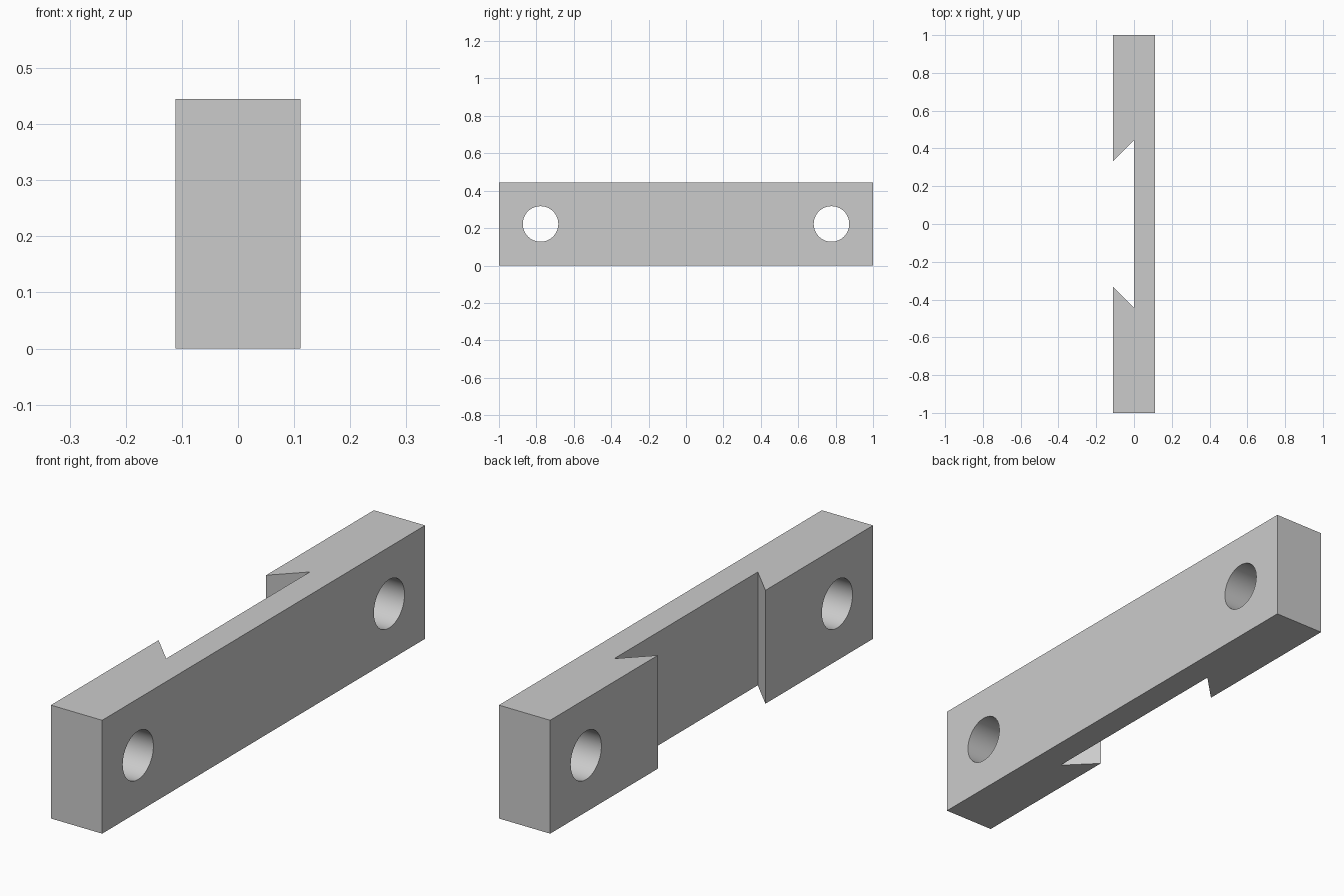
import bpy
import bmesh
import math

cube = bpy.data.objects.get("Cube")
if cube:
    bpy.data.objects.remove(cube, do_unlink=True)

UNIT = 1 / 9          # the part is laid out on a grid of ninths
HALF_WIDTH = UNIT
HALF_LENGTH = 9 * UNIT
HEIGHT = 4 * UNIT
HOLE_RADIUS = 0.095
HOLE_OFFSET = 7 * UNIT

grey = bpy.data.materials.new("plain grey")
grey.use_nodes = True
colour = (0.6, 0.6, 0.6, 1)
grey.diffuse_color = colour
grey.node_tree.nodes["Principled BSDF"].inputs["Base Color"].default_value = colour

# Bar with a dovetail slot: half outline, mirrored across y, then extruded upwards
half = [(HALF_WIDTH, HALF_LENGTH), (-HALF_WIDTH, HALF_LENGTH),
        (-HALF_WIDTH, 3 * UNIT), (0, 4 * UNIT)]
outline = half + [(x, -y) for x, y in reversed(half)]

bm = bmesh.new()
base = bm.faces.new([bm.verts.new((x, y, 0)) for x, y in outline])
top = bmesh.ops.extrude_face_region(bm, geom=[base])["geom"]
bmesh.ops.translate(bm, vec=(0, 0, HEIGHT),
                    verts=[v for v in top if isinstance(v, bmesh.types.BMVert)])
bmesh.ops.recalc_face_normals(bm, faces=bm.faces)
mesh = bpy.data.meshes.new("dovetail_bar")
bm.to_mesh(mesh)
bm.free()
mesh.materials.append(grey)
bar = bpy.data.objects.new("dovetail_bar", mesh)
bpy.context.collection.objects.link(bar)
bpy.context.view_layer.objects.active = bar

# Bolt holes through both ends
for side in (-1, 1):
    bpy.ops.mesh.primitive_cylinder_add(
        vertices=64, radius=HOLE_RADIUS, depth=1,
        location=(0, side * HOLE_OFFSET, HEIGHT / 2),
        rotation=(0, math.pi / 2, 0))
    cutter = bpy.context.object
    cutter.name = "hole_cutter"
    cutter.hide_render = True
    cutter.data.materials.append(grey)
    bpy.context.view_layer.objects.active = bar
    cut = bar.modifiers.new("bolt hole", 'BOOLEAN')
    cut.operation = 'DIFFERENCE'
    cut.solver = 'EXACT'
    cut.object = cutter
    bpy.ops.object.modifier_apply(modifier=cut.name)
    bpy.data.objects.remove(cutter, do_unlink=True)

# Smooth hole walls, crisp bar edges
bpy.ops.object.select_all(action='DESELECT')
bar.select_set(True)
bpy.context.view_layer.objects.active = bar
bpy.ops.object.shade_smooth_by_angle(angle=math.radians(30))
